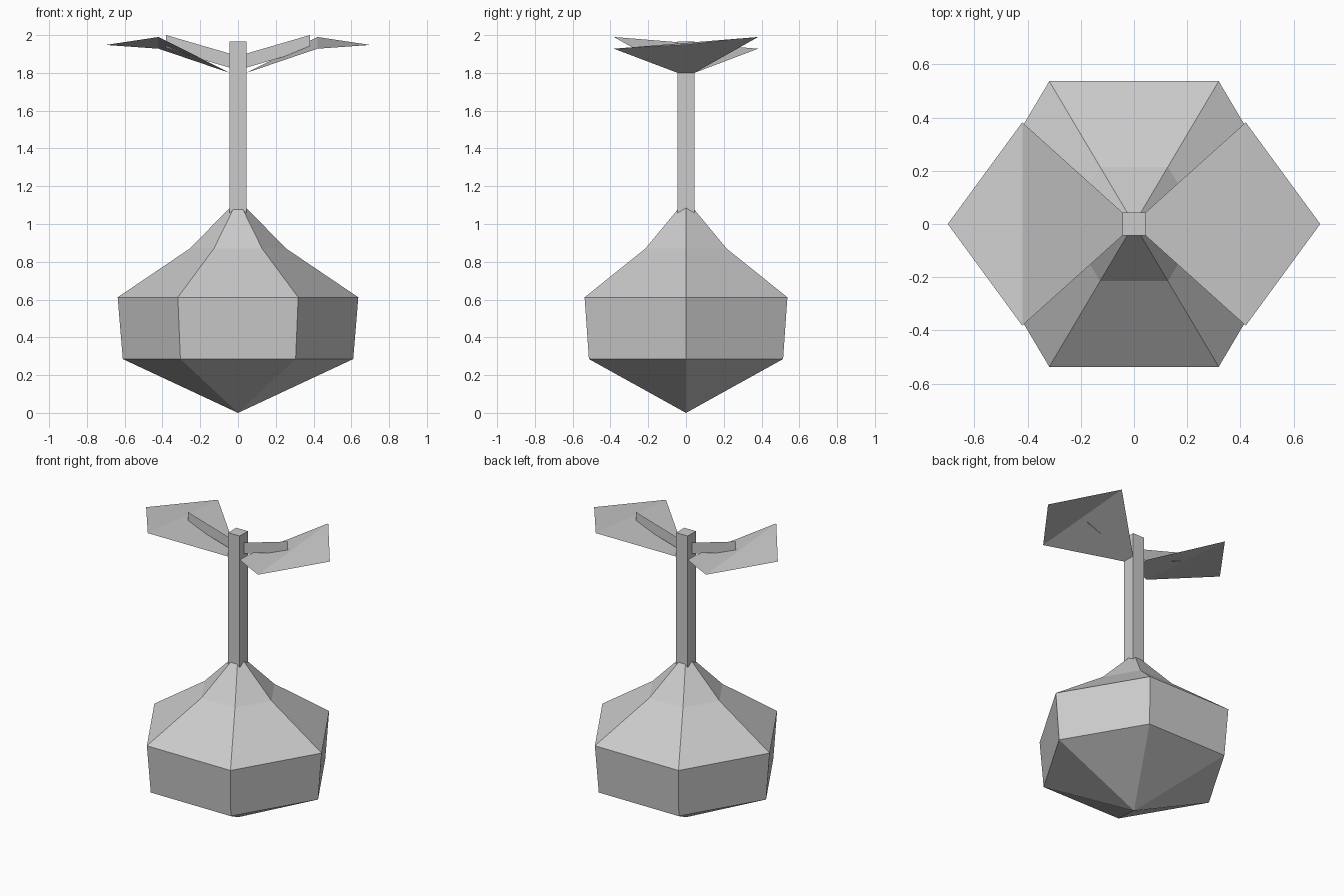
import bpy, bmesh, math
from mathutils import Matrix

if "Cube" in bpy.data.objects:
    bpy.data.objects.remove(bpy.data.objects["Cube"])

grey = bpy.data.materials.new("plain_grey")
grey.diffuse_color = (0.6, 0.6, 0.6, 1)
grey.use_nodes = True
grey.node_tree.nodes["Principled BSDF"].inputs["Base Color"].default_value = grey.diffuse_color


def make_object(name, verts, faces, recalc=False):
    mesh = bpy.data.meshes.new(name)
    mesh.from_pydata(verts, [], faces)
    mesh.materials.append(grey)
    if recalc:
        bm = bmesh.new()
        bm.from_mesh(mesh)
        bmesh.ops.recalc_face_normals(bm, faces=bm.faces)
        bm.to_mesh(mesh)
        bm.free()
    obj = bpy.data.objects.new(name, mesh)
    bpy.context.collection.objects.link(obj)
    return obj


# Root bulb: hexagonal rings between a bottom point and a top point
SIDES = 6
DEPTH = 0.973
rings = [(0.61, 0.285), (0.637, 0.612), (0.255, 0.87)]
verts = [(0, 0, 0)]
for r, z in rings:
    for i in range(SIDES):
        a = math.tau * i / SIDES
        verts.append((r * math.cos(a), r * math.sin(a) * DEPTH, z))
verts.append((0, 0, 1.13))
top = len(verts) - 1
faces = []
for i in range(SIDES):
    j = (i + 1) % SIDES
    faces.append((0, 1 + j, 1 + i))
    for k in range(len(rings) - 1):
        lo, hi = 1 + k * SIDES, 1 + (k + 1) * SIDES
        faces.append((lo + i, lo + j, hi + j, hi + i))
    last = 1 + (len(rings) - 1) * SIDES
    faces.append((last + i, last + j, top))
make_object("root_bulb", verts, faces, recalc=True)

# Square stem
S = 0.044
mesh = bpy.data.meshes.new("stem")
bm = bmesh.new()
bmesh.ops.create_cube(bm, size=1, matrix=Matrix.Translation((0, 0, 1.5075))
                      @ Matrix.Diagonal((2 * S, 2 * S, 0.915, 1)))
bm.to_mesh(mesh)
bm.free()
mesh.materials.append(grey)
bpy.context.collection.objects.link(bpy.data.objects.new("stem", mesh))

# Two twisted leaves, each with a thin upright midrib
leaf = [(S, -S, 1.80), (0.42, -0.382, 1.928), (0.70, 0, 1.948),
        (0.42, 0.382, 1.99), (S, S, 1.80)]
rib = [(S, 0, 1.828), (0.24, 0, 1.885), (0.38, 0, 1.935),
       (0.38, 0, 2.0), (S, 0, 1.902)]
for side, angle in (("right", 0), ("left", math.pi)):
    blade = make_object(side + "_leaf", leaf, [(0, 1, 3, 4), (1, 2, 3)])
    midrib = make_object(side + "_leaf_midrib", rib, [(0, 1, 2, 3, 4)])
    for obj in (blade, midrib):
        obj.rotation_euler.z = angle
